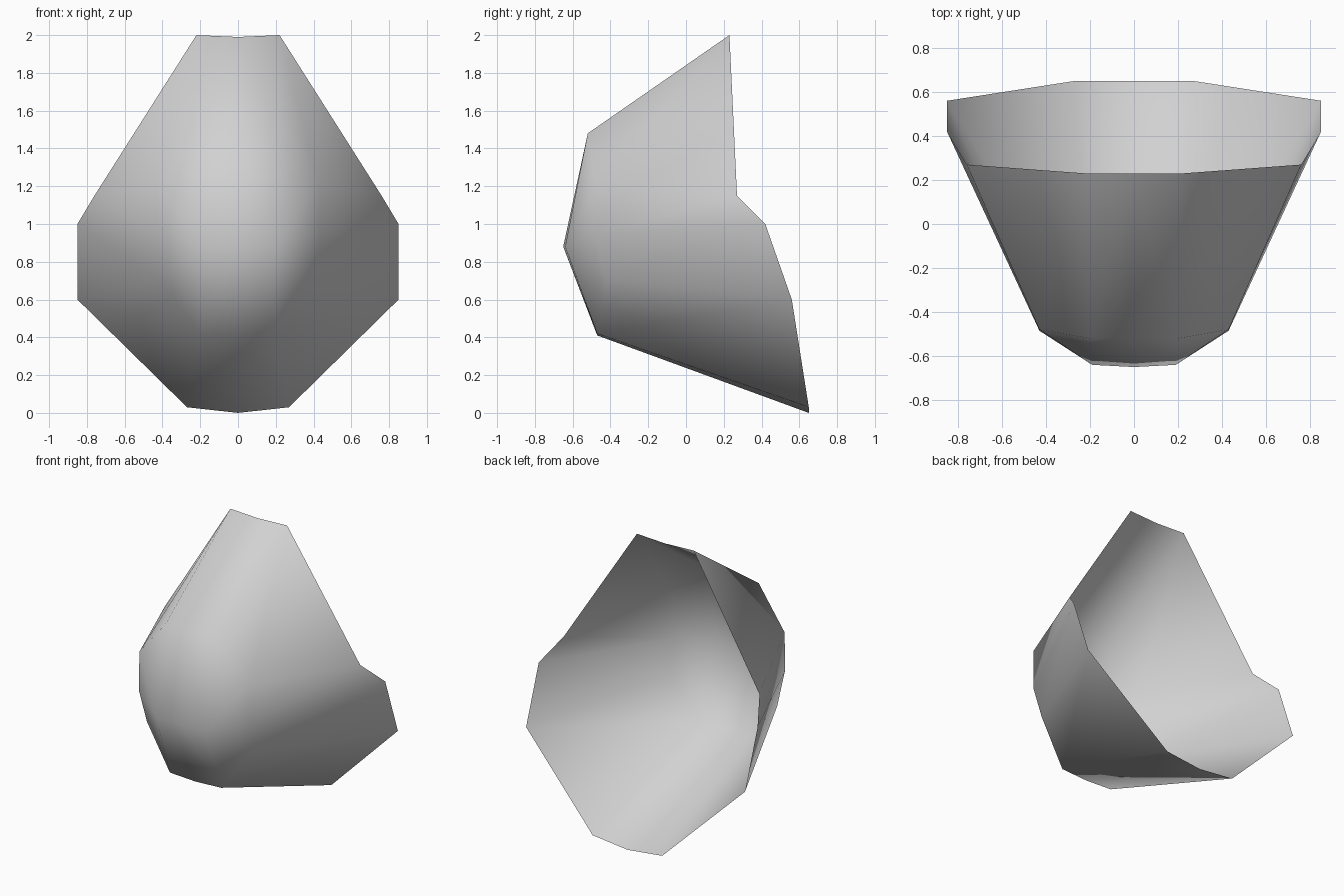
import bpy
import bmesh

cube = bpy.data.objects.get("Cube")
if cube:
    bpy.data.objects.remove(cube, do_unlink=True)

# Half profiles from top centre down to bottom centre
RIM = [(0, .23, 1.99), (.22, .23, 2), (.76, .27, 1.15), (.85, .42, 1),
       (.85, .56, .6), (.27, .65, .03), (0, .65, 0)]
RING = [(0, -.52, 1.48), (.2, -.52, 1.48), (.43, -.48, 1.21), (.43, -.485, .94),
        (.41, -.425, .705), (.2, -.47, .42), (0, -.47, .41)]
NOSE = [(0, -.65, .88), (.19, -.64, .88)]

bm = bmesh.new()
rim, ring, nose = ([bm.verts.new(p) for p in row] for row in (RIM, RING, NOSE))

# Side wall between the open rim and the front ring
for i in range(len(rim) - 1):
    bm.faces.new((rim[i], ring[i], ring[i + 1], rim[i + 1]))

# Front cap: a fan around the nose edge, closed by a quad above and below
centre, side = nose
bm.faces.new((ring[0], centre, side, ring[1]))
for i in range(1, len(ring) - 2):
    bm.faces.new((ring[i], side, ring[i + 1]))
bm.faces.new((ring[-2], side, centre, ring[-1]))

# Mirror to the other half and weld the seam
geom = bm.verts[:] + bm.edges[:] + bm.faces[:]
bmesh.ops.mirror(bm, geom=geom, axis='X', merge_dist=.001)
bmesh.ops.remove_doubles(bm, verts=bm.verts[:], dist=.001)
bmesh.ops.recalc_face_normals(bm, faces=bm.faces[:])

# Make the normals point outward, away from the hollow
bm.normal_update()
if sum(f.normal.y for f in bm.faces) > 0:
    bmesh.ops.reverse_faces(bm, faces=bm.faces[:])
for f in bm.faces:
    f.smooth = True

mesh = bpy.data.meshes.new("hollow_shell")
bm.to_mesh(mesh)
bm.free()
shell = bpy.data.objects.new("hollow_shell", mesh)
bpy.context.collection.objects.link(shell)

# Plain grey surface
grey = bpy.data.materials.new("light_grey")
grey.use_nodes = True
color = (.64, .64, .64, 1)
grey.diffuse_color = color
grey.node_tree.nodes["Principled BSDF"].inputs["Base Color"].default_value = color
mesh.materials.append(grey)
